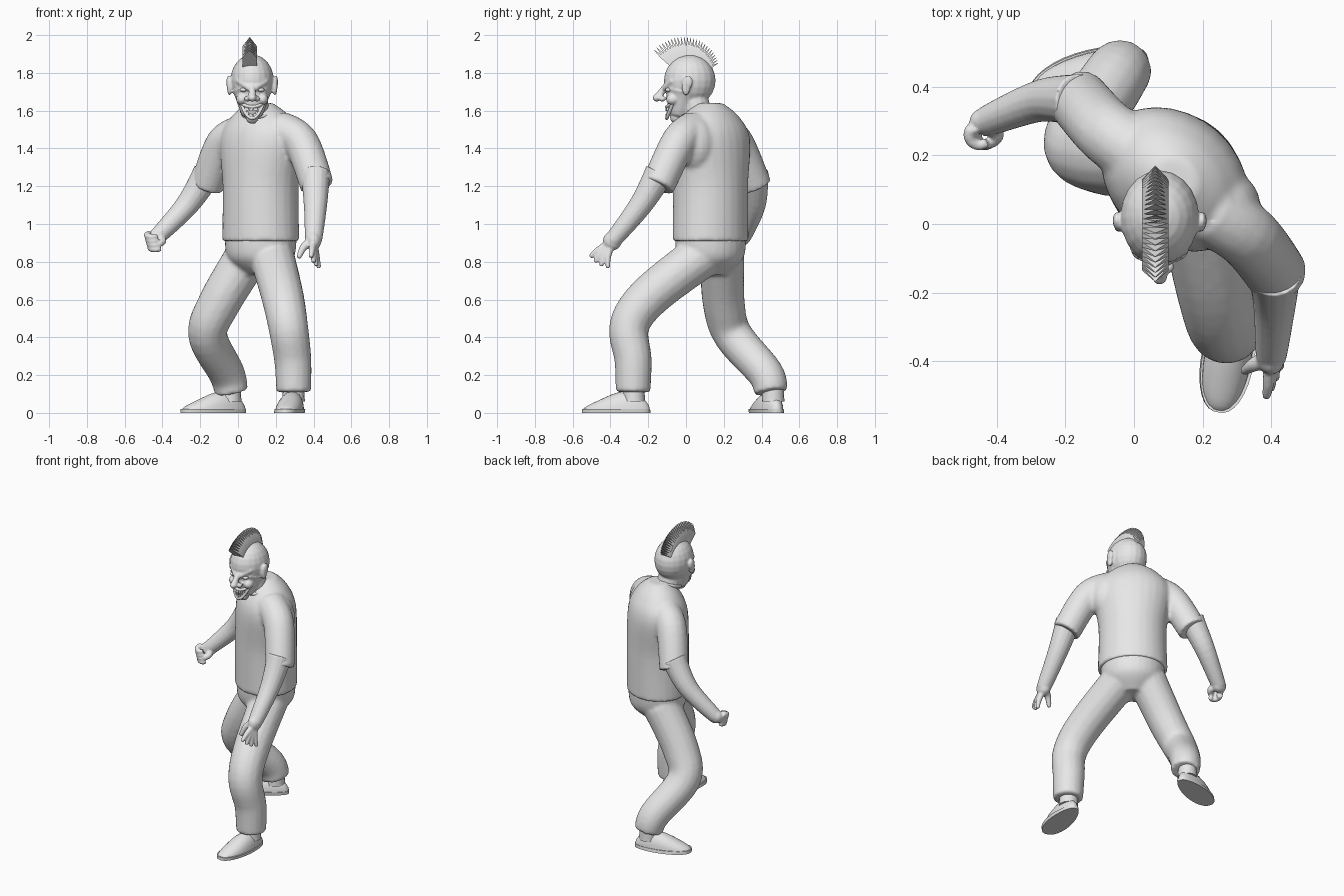
import bpy, bmesh, math
from math import sin, cos, pi, radians
from mathutils import Vector, Matrix

cube = bpy.data.objects.get("Cube")
if cube:
    bpy.data.objects.remove(cube, do_unlink=True)

grey = bpy.data.materials.new("plain grey")
grey.use_nodes = True
grey.diffuse_color = (0.8, 0.8, 0.8, 1)
shader = grey.node_tree.nodes["Principled BSDF"]
shader.inputs["Base Color"].default_value = grey.diffuse_color


def blend(start, end, amount):
    return start + (end - start) * amount


def resample(keys, steps=6):
    """Smooth curve through the key vectors."""
    keys = [Vector(key) for key in keys]
    last = len(keys) - 1
    curve = []
    for i in range(last):
        begin, end = keys[i], keys[i + 1]
        pull_in = (end - keys[max(i - 1, 0)]) / 2
        pull_out = (keys[min(i + 2, last)] - begin) / 2
        for step in range(steps):
            t = step / steps
            ease = t * t * (3 - t - t)
            curve.append(blend(begin, end, ease) + pull_in * t * (1 - t) ** 2
                         - pull_out * t * t * (1 - t))
    return curve + [keys[last]]


def circle(sides):
    turns = [math.tau * i / sides for i in range(sides)]
    return [(cos(turn), sin(turn)) for turn in turns]


def loft(bm, rings):
    """Skin a list of point rings and cap both ends."""
    rows = [[bm.verts.new(point) for point in ring] for ring in rings]
    for low, high in zip(rows, rows[1:]):
        for i in range(len(low)):
            bm.faces.new((low[i - 1], low[i], high[i], high[i - 1]))
    bm.faces.new(rows[0])
    bm.faces.new(rows[-1])


def limb(bm, joints, thick, thin, sides=16):
    """Round tube through the joints, tapering evenly from thick to thin."""
    path = resample(joints)
    last = len(path) - 1
    rings, across = [], None
    for i, point in enumerate(path):
        along = (path[min(i + 1, last)] - path[max(i - 1, 0)]).normalized()
        across = along.orthogonal() if across is None else across - along * across.dot(along)
        across.normalize()
        beside = along.cross(across)
        radius = blend(thick, thin, i / last)
        rings.append([point + (across * c + beside * s) * radius for c, s in circle(sides)])
    loft(bm, rings)


def trunk(bm, levels):
    """Stack of level ellipses, turned with the body: height, half width, half depth."""
    turn = Matrix.Rotation(radians(-42), 3, 'Z')
    loft(bm, [[Vector((0.12, 0.13, height)) + turn @ Vector((c * width, s * depth, 0))
               for c, s in circle(28)] for height, width, depth in resample(levels)])


def ball(bm, centre, size):
    place = Matrix.Translation(centre) @ Matrix.Diagonal((*size, 1))
    bmesh.ops.create_uvsphere(bm, u_segments=20, v_segments=12, radius=1, matrix=place)


def finish(name, bm, voxel=None):
    """Make the object; a voxel size fuses its pieces into one skin."""
    bmesh.ops.recalc_face_normals(bm, faces=bm.faces)
    mesh = bpy.data.meshes.new(name)
    bm.to_mesh(mesh)
    bm.free()
    mesh.materials.append(grey)
    mesh.polygons.foreach_set("use_smooth", [True] * len(mesh.polygons))
    mesh.set_sharp_from_angle(angle=radians(40))
    obj = bpy.data.objects.new(name, mesh)
    bpy.context.collection.objects.link(obj)
    if voxel:
        fuse = obj.modifiers.new("fuse", 'REMESH')
        fuse.mode, fuse.voxel_size, fuse.use_smooth_shade = 'VOXEL', voxel, True
        soften = obj.modifiers.new("soften", 'SMOOTH')
        soften.iterations = 4


# Trousers: hips and two bent legs
bm = bmesh.new()
trunk(bm, [(0.95, 0.2, 0.18), (0.82, 0.18, 0.17), (0.73, 0.09, 0.08)])
limb(bm, [(0.18, 0.08, 0.83), (0.235, -0.19, 0.62), (0.265, -0.3, 0.46), (0.29, -0.28, 0.28),
          (0.295, -0.28, 0.11)], 0.12, 0.092)
limb(bm, [(0.05, 0.19, 0.83), (-0.1, 0.2, 0.58), (-0.16, 0.25, 0.41), (-0.06, 0.42, 0.21),
          (-0.035, 0.45, 0.11)], 0.12, 0.088)
finish("trousers", bm, voxel=0.012)

# Shirt: torso, shoulder blade and short sleeves
bm = bmesh.new()
trunk(bm, [(0.91, 0.215, 0.19), (1.2, 0.21, 0.19), (1.45, 0.24, 0.18), (1.57, 0.17, 0.13), (1.64, 0.07, 0.06)])
ball(bm, (0.26, 0.05, 1.42), (0.11, 0.11, 0.15))
limb(bm, [(0.22, 0.04, 1.5), (0.335, -0.04, 1.43), (0.42, -0.15, 1.2)], 0.1, 0.09)
limb(bm, [(0.02, 0.2, 1.48), (-0.08, 0.27, 1.42), (-0.165, 0.365, 1.2)], 0.1, 0.09)
finish("shirt", bm, voxel=0.012)

# Collar band, rising toward the nape
bm = bmesh.new()
ring = circle(12)
limb(bm, [Vector((0.1, 0.06, 1.6)) + Vector((c, s, s * 0.4)) * 0.08 for c, s in ring + ring[:1]], 0.01, 0.01)
finish("collar", bm)

# Left arm: forearm and open hand with a fan of fingers
bm = bmesh.new()
palm = Vector((0.4, -0.39, 0.91))
limb(bm, [(0.41, -0.14, 1.27), (0.41, -0.24, 1.1), palm], 0.08, 0.044)
ball(bm, palm, (0.04, 0.05, 0.05))
for finger in range(4):
    fan = radians(54 - 15 * finger)
    reach = Vector((0.1 * (finger - 1), -sin(fan), -cos(fan))) * 0.145
    knuckle = palm + reach * 0.6 + Vector((0, -0.01, 0))
    limb(bm, [palm, knuckle, palm + reach], 0.022, 0.011)
limb(bm, [palm, palm + Vector((-0.05, -0.02, -0.03)), palm + Vector((-0.08, -0.04, -0.09))], 0.03, 0.012)
finish("left_arm", bm, voxel=0.006)

# Right arm: forearm and loosely curled fist
bm = bmesh.new()
palm = Vector((-0.43, 0.3, 0.93))
limb(bm, [(-0.16, 0.36, 1.27), (-0.27, 0.36, 1.1), palm], 0.08, 0.044)
ball(bm, palm, (0.05, 0.04, 0.045))
for finger in range(4):
    centre = palm + Vector((0.006 * finger - 0.02, -0.04, 0.01 - 0.022 * finger))
    curl = [radians(angle) for angle in range(-45, 150, 45)]
    limb(bm, [centre - Vector((cos(a), sin(a), 0.3 * sin(a))) * 0.03 for a in curl], 0.02, 0.014)
limb(bm, [palm, palm + Vector((0.03, -0.04, -0.02)), palm + Vector((0.01, -0.07, -0.04))], 0.03, 0.013)
finish("right_arm", bm, voxel=0.006)


def shoe(side, heel, toe):
    """Domed upper over a wider flat sole, with an ankle inside the cuff."""
    heel, toe = Vector(heel), Vector(toe)
    across = (toe - heel).normalized().cross(Vector((0, 0, 1)))
    stations = [(1 - cos(pi * (k + 0.5) / 16)) / 2 for k in range(16)]
    upper, sole = bmesh.new(), bmesh.new()
    upper_rings, sole_rings = [], []
    for along in stations:
        rounding = sin(pi * along) ** 0.4
        middle = heel.lerp(toe, along)
        sideways = across * rounding * blend(0.06, 0.08, along)
        height = rounding * (0.095 + 0.03 * cos(4 * along - 0.8))
        upper_rings.append([middle + sideways * c + Vector((0, 0, height * max(0, s) ** 0.8))
                            for c, s in circle(20)])
        sole_rings.append([middle + sideways * c * 1.1 + Vector((0, 0, 0.02 if s > 0 else 0)) for c, s in circle(20)])
    loft(upper, upper_rings)
    loft(sole, sole_rings)
    ankle = heel.lerp(toe, 0.24)
    limb(upper, [ankle + Vector((0, 0, height)) for height in (0.06, 0.15)], 0.06, 0.055)
    finish(side + "_shoe", upper)
    finish(side + "_sole", sole)


shoe("left", (0.31, -0.19, 0), (0.245, -0.55, 0))
shoe("right", (0.04, 0.49, 0), (-0.3, 0.37, 0))

# Head: skull, jaw, neck and raised features
bm = bmesh.new()
crown = Vector((0.075, 0.02, 1.76))
middle = crown.x


def on_face(sideways, depth, height):
    return Vector((middle + sideways, depth, height))


ball(bm, crown, (0.115, 0.137, 0.137))
limb(bm, [on_face(0, -0.01, 1.7), on_face(0, -0.04, 1.57)], 0.105, 0.05)
ball(bm, on_face(0, -0.05, 1.565), (0.035, 0.035, 0.035))
limb(bm, [(0.1, 0.1, 1.53), (0.09, 0.06, 1.6), crown], 0.08, 0.07)
limb(bm, [on_face(0, -0.1, 1.74), on_face(0, -0.15, 1.67)], 0.014, 0.022)
ball(bm, on_face(0, -0.155, 1.668), (0.022, 0.022, 0.02))
for side in (-1, 1):
    ball(bm, on_face(side * 0.025, -0.125, 1.663), (0.017, 0.02, 0.015))  # nostril
    ball(bm, on_face(side * 0.055, -0.07, 1.66), (0.03, 0.036, 0.03))  # cheek
    limb(bm, [on_face(side * 0.015, -0.11, 1.72), on_face(side * 0.08, -0.07, 1.76)], 0.018, 0.012)  # brow
    ball(bm, on_face(side * 0.12, 0, 1.73), (0.014, 0.024, 0.05))  # ear
    ball(bm, on_face(side * 0.125, 0.01, 1.75), (0.012, 0.026, 0.036))  # ear rim
finish("head", bm, voxel=0.006)

# Eyes
bm = bmesh.new()
for side in (-1, 1):
    ball(bm, on_face(side * 0.045, -0.09, 1.71), (0.02, 0.02, 0.012))
finish("eyes", bm)

# Grinning lips with a row of teeth behind each
lips, teeth = bmesh.new(), bmesh.new()
CORNER, HALF = 1.64, 0.06
for centre_height, gum in ((1.62, -0.012), (1.56, 0.012)):
    def smile(part):
        height = blend(centre_height, CORNER, part * part)
        return on_face(part * HALF, blend(-0.102, -0.07, part * part), height)
    limb(lips, [smile(k / 3) for k in range(-3, 4)], 0.009, 0.009)
    for k in range(-3, 4):
        place = Matrix.Translation(smile(k / 5) + Vector((0, 0, gum)))
        bmesh.ops.create_cube(teeth, size=0.011, matrix=place @ Matrix.Diagonal((1, 1, 2, 1)))
finish("lips", lips)
finish("teeth", teeth)

# Mohawk: fan of pointed blades over the crown
bm = bmesh.new()
BLADES = 26
for blade in range(BLADES):
    part = blade / (BLADES - 1)
    lean = radians(blend(-48, 60, part))
    outward, along = Vector((0, sin(lean), cos(lean))), Vector((0, cos(lean), -sin(lean)))
    root = Vector((0.062, 0.01, crown.z))
    tip = blend(0.24, 0.185, part * part)
    shoulder = tip - 0.05
    outline = [(-1, 0.09), (1, 0.09), (1, shoulder), (0, tip), (-1, shoulder)]
    loft(bm, [[root + Vector((x * 0.038, 0, 0)) + outward * r + along * face * (0.0075 if r < tip else 0.001)
               for x, r in outline] for face in (-1, 1)])
finish("mohawk", bm)
